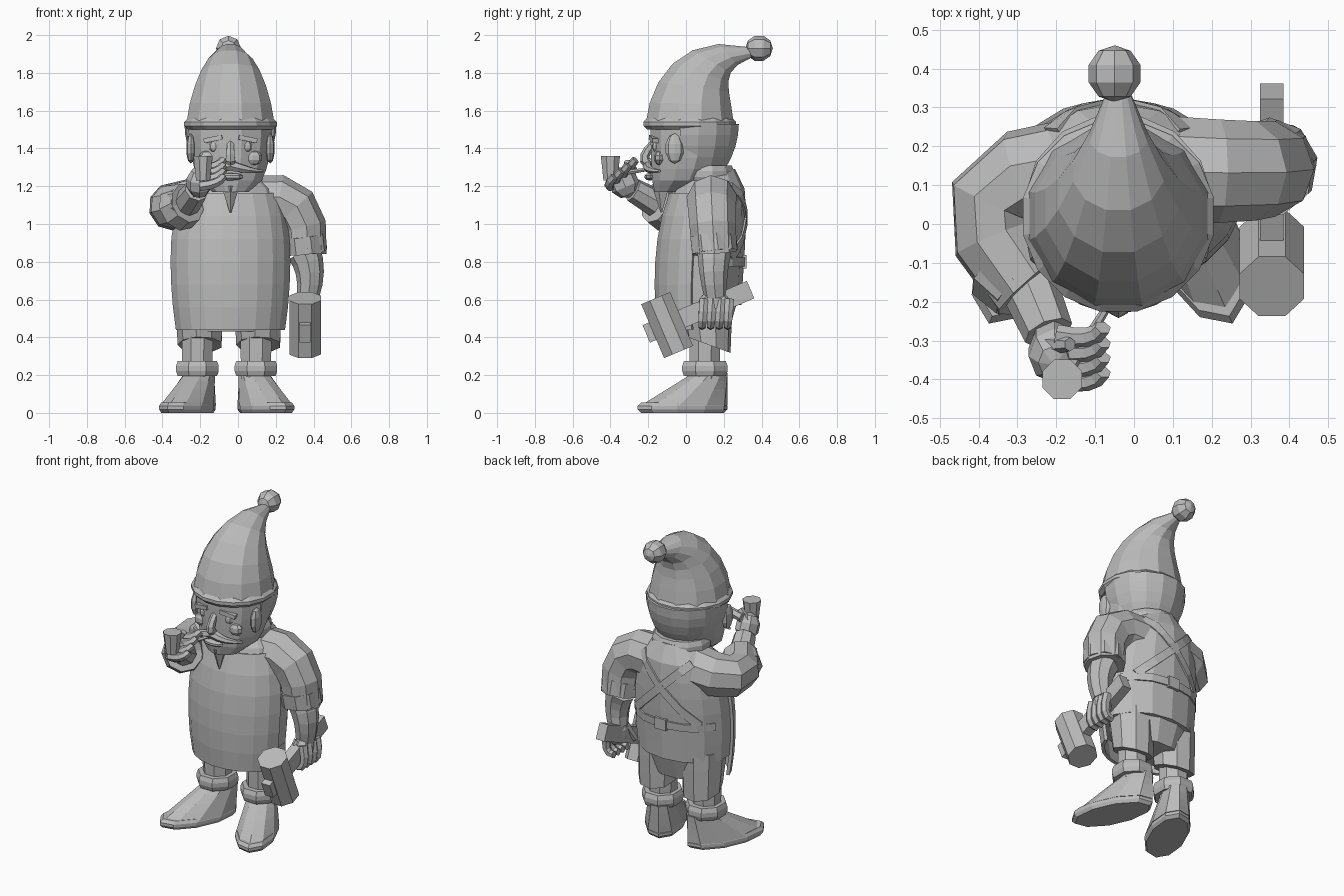
import bpy, bmesh
from math import sin, cos, pi, sqrt, radians
from mathutils import Vector, Quaternion, Matrix, Euler
from mathutils.bvhtree import BVHTree

if "Cube" in bpy.data.objects:
    bpy.data.objects.remove(bpy.data.objects["Cube"])

grey = bpy.data.materials.new("stone_grey")
grey.use_nodes = True
stone = (0.5, 0.5, 0.5, 1)
grey.diffuse_color = stone
grey.node_tree.nodes["Principled BSDF"].inputs["Base Color"].default_value = stone

MIDDLE = -0.04  # centre line of the body
SIDES = (("left", 1), ("right", -1))


def finish(name, bm):
    bmesh.ops.recalc_face_normals(bm, faces=bm.faces)
    mesh = bpy.data.meshes.new(name)
    bm.to_mesh(mesh)
    bm.free()
    mesh.materials.append(grey)
    obj = bpy.data.objects.new(name, mesh)
    bpy.context.collection.objects.link(obj)
    return obj


def skin(name, rows, closed=True):
    """Join rows of points; closed rows are capped, open rows become a thin sheet."""
    bm = bmesh.new()
    grid = [[bm.verts.new(point) for point in row] for row in rows]
    count = len(grid[0])
    for lower, upper in zip(grid, grid[1:]):
        for i in range(count if closed else count - 1):
            j = (i + 1) % count
            bm.faces.new((lower[i], lower[j], upper[j], upper[i]))
    if closed:
        bm.faces.new(grid[0])
        bm.faces.new(grid[-1])
    obj = finish(name, bm)
    if not closed:
        sheet = obj.modifiers.new("thickness", 'SOLIDIFY')
        sheet.thickness, sheet.offset = 0.02, 0
    return obj


def loft(name, ring, steps, sides=12, arc=None):
    """Stack ellipses from ring(t) = centre, width, depth, tilt; arc in degrees leaves it open."""
    rows = []
    for step in range(steps + 1):
        centre, width, depth, tilt = ring(step / steps)
        if arc:
            start, end = map(radians, arc)
            angles = [start + (end - start) * i / (sides - 1) for i in range(sides)]
        else:
            angles = [2 * pi * (i + 0.5) / sides for i in range(sides)]
        rows.append([Vector(centre) + Vector((width * cos(a), depth * sin(a) * cos(tilt),
                                              depth * sin(a) * sin(tilt))) for a in angles])
    return skin(name, rows, arc is None)


def band(name, centre, width, depth, height, sides=12):
    """Rounded elliptical band standing on its centre point."""
    def ring(t):
        shrink = 0.92 if t in (0, 1) else 1
        return Vector(centre) + Vector((0, 0, height * t)), width * shrink, depth * shrink, 0
    return loft(name, ring, 3, sides)


def tube(name, start, end, thick, thin, bend=None, sides=8):
    """Tapered limb, optionally curved towards a bend point."""
    start, end = Vector(start), Vector(end)
    bend = Vector(bend) if bend else (start + end) / 2
    steps = 4
    rows, last, turn = [], Vector((0, 0, 1)), Quaternion()
    for step in range(steps + 1):
        t = step / steps
        along = ((bend - start) * (1 - t) + (end - bend) * t).normalized()
        turn = last.rotation_difference(along) @ turn
        last = along
        centre = start.lerp(bend, t).lerp(bend.lerp(end, t), t)
        radius = thick + (thin - thick) * t
        angles = [2 * pi * (i + 0.5) / sides for i in range(sides)]
        rows.append([centre + turn @ Vector((radius * cos(a), radius * sin(a), 0)) for a in angles])
    return skin(name, rows)


def blob(name, centre, size, turn=(0, 0, 0)):
    bm = bmesh.new()
    bmesh.ops.create_uvsphere(bm, u_segments=8, v_segments=5, radius=1,
                              matrix=Matrix.LocRotScale(Vector(centre), Euler(turn), Vector(size)))
    return finish(name, bm)


def block(name, centre, size, turn=(0, 0, 0)):
    bm = bmesh.new()
    bmesh.ops.create_cube(bm, size=1,
                          matrix=Matrix.LocRotScale(Vector(centre), Euler(turn), Vector(size)))
    return finish(name, bm)


# Torso and apron share one rounded belly rule
def belly(t, grow=0):
    swell = (t - 0.35) / (0.65 if t > 0.35 else 1)
    bulge = sqrt(max(0, 1 - swell * swell))
    centre = (MIDDLE, 0.07 + 0.07 * t * t, 0.57 + 0.72 * t)
    return centre, 0.12 + 0.19 * bulge + grow, 0.12 + 0.11 * bulge + grow, 0


torso = loft("shirt_torso", belly, 7, 14)
loft("apron", lambda t: belly(t - 0.18, 0.003), 6, 10, (190, 350))
band("collar", (MIDDLE, 0.1, 1.22), 0.18, 0.16, 0.09)

# Straps laid over the back of the shirt
tree = BVHTree.FromPolygons([v.co for v in torso.data.vertices],
                            [p.vertices for p in torso.data.polygons])


def strap(name, start, end):
    start, end = Vector(start), Vector(end)
    side = (end - start).orthogonal().normalized() * 0.024
    rows = []
    for step in range(9):
        centre = start.lerp(end, step / 8)
        hits = [tree.ray_cast(Vector((p.x, 2, p.y)), Vector((0, -1, 0)))[0]
                for p in (centre - side, centre + side)]
        if None not in hits:
            rows.append(hits)
    skin(name, rows, False)


for label, s in SIDES:
    strap(label + "_back_strap", (MIDDLE + s * 0.17, 1.2), (MIDDLE - s * 0.22, 0.82))
strap("waist_tie", (MIDDLE - 0.28, 0.8), (MIDDLE + 0.28, 0.8))
block("waist_knot", (MIDDLE, 0.305, 0.8), (0.08, 0.03, 0.07))

# Breeches, socks, cuffs and shoes
loft("breeches_seat", lambda t: ((MIDDLE, 0.1, 0.43 + 0.2 * t), 0.2 + 0.07 * t, 0.13 + 0.06 * t, 0), 3)


def shoe_upper(t):
    depth = 0.25 - 0.15 * t
    return (0, 0.13 - depth, 0.04 + 0.17 * t), 0.12 - 0.04 * t, depth, 0


for label, s in SIDES:
    x = s * 0.155 - 0.06
    loft(label + "_breeches_leg", lambda t: ((x + 0.015, 0.12 - 0.02 * t, 0.36 + 0.26 * t),
                                             0.12 + 0.01 * t, 0.125 + 0.02 * t, 0.35 * (t - 1)), 3, 9)
    tube(label + "_sock", (x, 0.1, 0.44), (x, 0.1, 0.18), 0.09, 0.085)
    band(label + "_cuff", (x, 0.1, 0.195), 0.122, 0.13, 0.08, 8)
    upper = loft(label + "_shoe", shoe_upper, 4, 10)
    sole = band(label + "_sole", (0, -0.13, 0), 0.12, 0.26, 0.055, 10)
    for part in (upper, sole):
        part.location = (x, 0.1, 0)
        part.rotation_euler.z = radians(s * 24)


# Head and hair
def skull(t):
    swell = sqrt(1 - (1 - t) ** 2)
    centre = (MIDDLE, 0.1 * swell - 0.08, 1.17 + 0.36 * t)
    return centre, 0.1 + 0.13 * swell, 0.09 + 0.125 * swell, 0


def hair(t):
    radius = 0.235 - 0.07 * (1 - t) ** 2
    return (MIDDLE, 0.04, 1.3 + 0.23 * t), radius, radius, 0


loft("head", skull, 6)
loft("hair", hair, 4, 10, (-18, 198))


# Drooping hat with its band and bobble
def drooping_cone(t):
    radius = 0.24 - 0.21 * t ** 1.4
    centre = (MIDDLE, 0.02 + 0.32 * t ** 2.5, 1.54 + 0.37 * sin(pi * t / 2))
    return centre, radius, radius, -1.2 * t * t


loft("hat", drooping_cone, 6)
band("hat_band", (MIDDLE, 0.02, 1.5), 0.25, 0.25, 0.06, 16)
blob("hat_bobble", (MIDDLE - 0.01, 0.387, 1.93), (0.07, 0.07, 0.073), (pi / 2, 0, 0))

# Face
tube("nose", (MIDDLE, -0.17, 1.43), (MIDDLE, -0.2, 1.32), 0.02, 0.03, (MIDDLE, -0.25, 1.35), 6)
tube("goatee", (MIDDLE, -0.13, 1.2), (MIDDLE, -0.13, 1.06), 0.05, 0.004, sides=5)
blob("lower_lip", (MIDDLE, -0.19, 1.25), (0.07, 0.03, 0.02))
for label, s in SIDES:
    def face(offset, y, z):
        return MIDDLE + s * offset, y, z
    tube(label + "_moustache", face(0, -0.2, 1.31), face(0.17, -0.14, 1.28), 0.03, 0.008,
         face(0.1, -0.21, 1.28), 6)
    block(label + "_eyebrow", face(0.09, -0.17, 1.45), (0.1, 0.035, 0.025), (0, s * 0.2, s * 0.2))
    blob(label + "_eye", face(0.085, -0.16, 1.41), (0.03, 0.02, 0.03))
    blob(label + "_cheek", face(0.12, -0.14, 1.35), (0.05, 0.03, 0.04))
    blob(label + "_sideburn", face(0.21, -0.06, 1.4), (0.025, 0.05, 0.08))


def fingers(label, knuckle, step, bend, tip):
    """Four curled fingers, offset from each knuckle in turn."""
    for i in range(4):
        root = Vector(knuckle) + Vector(step) * i
        tube("%s_finger_%d" % (label, i + 1), root, root + Vector(tip), 0.028, 0.022,
             root + Vector(bend), 6)


# Left arm, hanging, with a rolled sleeve
elbow, wrist = Vector((0.35, 0.15, 0.85)), Vector((0.37, 0.155, 0.62))
tube("left_sleeve", (0.1, 0.14, 1.12), elbow, 0.14, 0.12, (0.37, 0.13, 1.18), 9)
tube("left_sleeve_roll", elbow + Vector((-0.01, -0.01, 0.09)), elbow, 0.125, 0.125, sides=9)
tube("left_forearm", elbow, wrist, 0.09, 0.06, (0.4, 0.14, 0.75))
blob("left_palm", wrist - Vector((0, 0, 0.04)), (0.055, 0.085, 0.08))
fingers("left", (0.395, 0.095, 0.6), (0, 0.045, 0), (0.04, -0.01, -0.15), (-0.04, -0.01, -0.14))
tube("left_thumb", (0.35, 0.11, 0.61), (0.315, 0.06, 0.51), 0.028, 0.018, sides=6)

# Mallet in the left hand
lean = radians(23)
axis, grip = Vector((0, -sin(lean), cos(lean))), Vector((0, cos(lean), sin(lean)))
centre = Vector((0.355, -0.1, 0.465))
tube("mallet_head", centre - axis * 0.155, centre + axis * 0.155, 0.09, 0.09)
block("mallet_handle", centre + grip * 0.18, (0.06, 0.6, 0.1), (lean, 0, 0))

# Right arm, raised towards the mouth
elbow, wrist = Vector((-0.27, -0.16, 1.11)), Vector((-0.22, -0.28, 1.18))
tube("right_sleeve", (-0.13, 0.14, 1.13), elbow, 0.14, 0.11, (-0.52, 0.12, 1.06), 9)
tube("right_sleeve_roll", elbow + Vector((-0.05, 0.06, -0.03)), elbow, 0.125, 0.11, sides=9)
tube("right_forearm", elbow, wrist, 0.075, 0.065)
blob("right_palm", wrist + Vector((0.015, -0.05, 0.04)), (0.07, 0.08, 0.085), (0.4, 0, 0))
fingers("right", (-0.2, -0.4, 1.2), (0, 0.038, 0.03), (0.1, -0.02, 0.01), (0.12, 0.02, 0.05))
tube("right_thumb", (-0.23, -0.31, 1.24), (-0.165, -0.31, 1.33), 0.03, 0.018, sides=6)

# Smoking pipe
bowl = Vector((-0.185, -0.4, 1.36))
tube("pipe_bowl", bowl - Vector((0, 0, 0.13)), bowl, 0.04, 0.055)
tube("pipe_stem", bowl - Vector((0, 0, 0.1)), (-0.06, -0.2, 1.29), 0.018, 0.01, sides=6)
